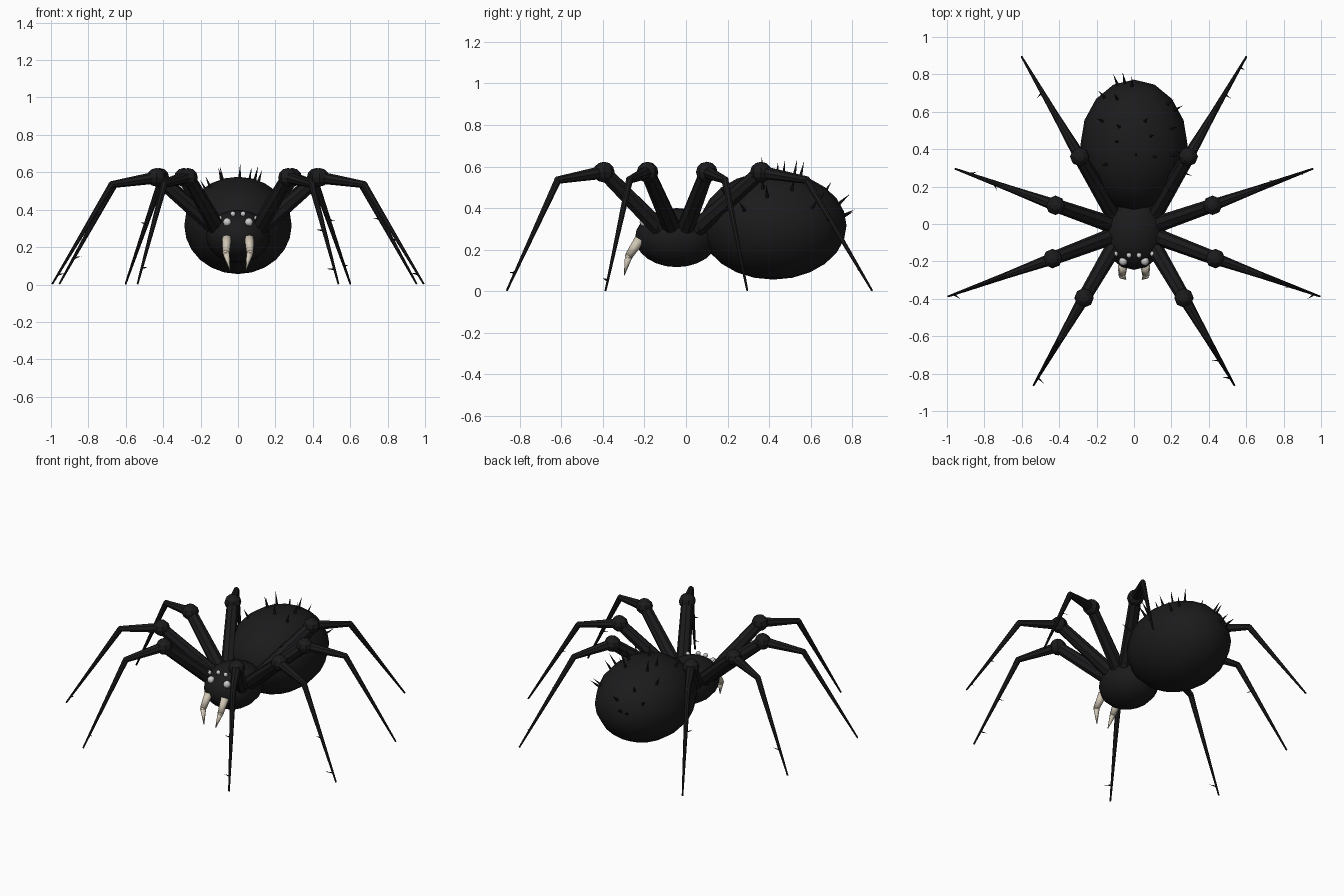
import bpy, bmesh, math, random
from mathutils import Vector, Matrix

if "Cube" in bpy.data.objects:
    bpy.data.objects.remove(bpy.data.objects["Cube"])

random.seed(4)


def material(name, rgb):
    m = bpy.data.materials.new(name)
    m.diffuse_color = (*rgb, 1)
    m.use_nodes = True
    m.node_tree.nodes["Principled BSDF"].inputs["Base Color"].default_value = m.diffuse_color
    return m


BLACK = material("black", (0.011, 0.011, 0.012))
BONE = material("bone", (0.62, 0.56, 0.45))
PEARL = material("pearl", (0.55, 0.56, 0.57))


def finish(bm, name, mat, smooth=True):
    me = bpy.data.meshes.new(name)
    bm.to_mesh(me)
    bm.free()
    ob = bpy.data.objects.new(name, me)
    bpy.context.collection.objects.link(ob)
    me.materials.append(mat)
    for p in me.polygons:
        p.use_smooth = smooth
    return ob


def add_ball(bm, c, r, seg=8, rings=6):
    m = Matrix.Translation(c) @ Matrix.Diagonal((*r, 1))
    bmesh.ops.create_uvsphere(bm, u_segments=seg, v_segments=rings, radius=1, matrix=m)


def add_cone(bm, a, b, ra, rb, seg=8):
    a, b = Vector(a), Vector(b)
    d = b - a
    m = Matrix.Translation((a + b) / 2) @ d.to_track_quat('Z', 'Y').to_matrix().to_4x4()
    bmesh.ops.create_cone(bm, cap_ends=True, segments=seg, radius1=ra, radius2=rb,
                          depth=d.length, matrix=m)


# Body
AC, AR = Vector((0, 0.42, 0.316)), Vector((0.287, 0.352, 0.26))
bm = bmesh.new()
add_ball(bm, AC, AR, 16, 12)
finish(bm, "abdomen", BLACK)
bm = bmesh.new()
add_ball(bm, (0, -0.045, 0.258), (0.17, 0.2, 0.142), 16, 12)
finish(bm, "head", BLACK)

# Bristles on the upper abdomen
bm = bmesh.new()
spots = [(-.09, .75), (-.05, .76), (-.01, .74), (-.16, .68), (-.09, .67), (-.17, .55),
         (-.08, .52), (.06, .55), (.09, .47), (-.09, .44), (.01, .37), (.11, .36),
         (.18, .64), (.22, .61), (.2, .51), (.2, .37), (.24, .39), (.17, .2), (.25, .28),
         (-.15, .32)]
for x, y in spots:
    u, v = x / AR.x, (y - AC.y) / AR.y
    h = math.sqrt(max(0.02, 1 - u * u - v * v))
    p = Vector((x, y, AC.z + AR.z * h))
    n = Vector((u / AR.x, v / AR.y, h / AR.z)).normalized()
    n = (n + Vector((0, 0, 0.25))).normalized()
    add_cone(bm, p - n * 0.02, p + n * random.uniform(0.055, 0.085), 0.011, 0, 5)
finish(bm, "abdomen_bristles", BLACK, False)

# Eyes and two-part fangs, mirrored
for side, s in (("left", -1), ("right", 1)):
    bm = bmesh.new()
    for x, y, z, r in ((.027, -.168, .378, .014), (.058, -.2, .333, .023), (.1, -.16, .355, .015)):
        add_ball(bm, (s * x, y, z), (r, r, r), 10, 8)
    finish(bm, side + "_eyes", PEARL)
    bm = bmesh.new()
    add_cone(bm, (s * .06, -.222, .25), (s * .064, -.275, .17), .026, .019)
    add_ball(bm, (s * .064, -.275, .17), (.019, .019, .019))
    add_cone(bm, (s * .064, -.275, .17), (s * .043, -.297, .077), .019, .002)
    finish(bm, side + "_fang", BONE)

# Legs: hip, knee and foot in plan, ankle sits between knee and foot
legs = {
    "front": ((.115, -.135), (.267, -.395), (.537, -.862)),
    "front_middle": ((.13, -.07), (.435, -.185), (.993, -.387)),
    "rear_middle": ((.13, .0), (.42, .1), (.955, .295)),
    "rear": ((.115, .06), (.29, .36), (.601, .895)),
}
for leg, (h, k, f) in legs.items():
    for side, s in (("left", -1), ("right", 1)):
        hip = Vector((s * h[0], h[1], .31))
        knee = Vector((s * k[0], k[1], .573))
        foot = Vector((s * f[0], f[1], .003))
        flat = Vector((foot.x - knee.x, foot.y - knee.y, 0)).normalized()
        ankle = knee + flat * .255 + Vector((0, 0, -.038))
        bm = bmesh.new()
        add_ball(bm, hip, (.045, .045, .045))
        add_cone(bm, hip, knee, .044, .036)
        add_ball(bm, knee, (.052, .052, .05))
        add_cone(bm, knee, ankle, .032, .018)
        add_ball(bm, ankle, (.018, .018, .018))
        add_cone(bm, ankle, foot, .018, .005)
        # Thin spines on the shin
        for t in (random.uniform(.25, .6), random.uniform(.65, .95)):
            p = ankle.lerp(foot, t)
            a = random.uniform(0, 2 * math.pi)
            d = Vector((math.cos(a), math.sin(a), random.uniform(0, .4))).normalized()
            if d.dot(flat) > .3:
                d -= flat * d.dot(flat)
            add_cone(bm, p, p + d * .045, .006, 0, 4)
        ob = finish(bm, f"{side}_{leg}_leg", BLACK, False)
